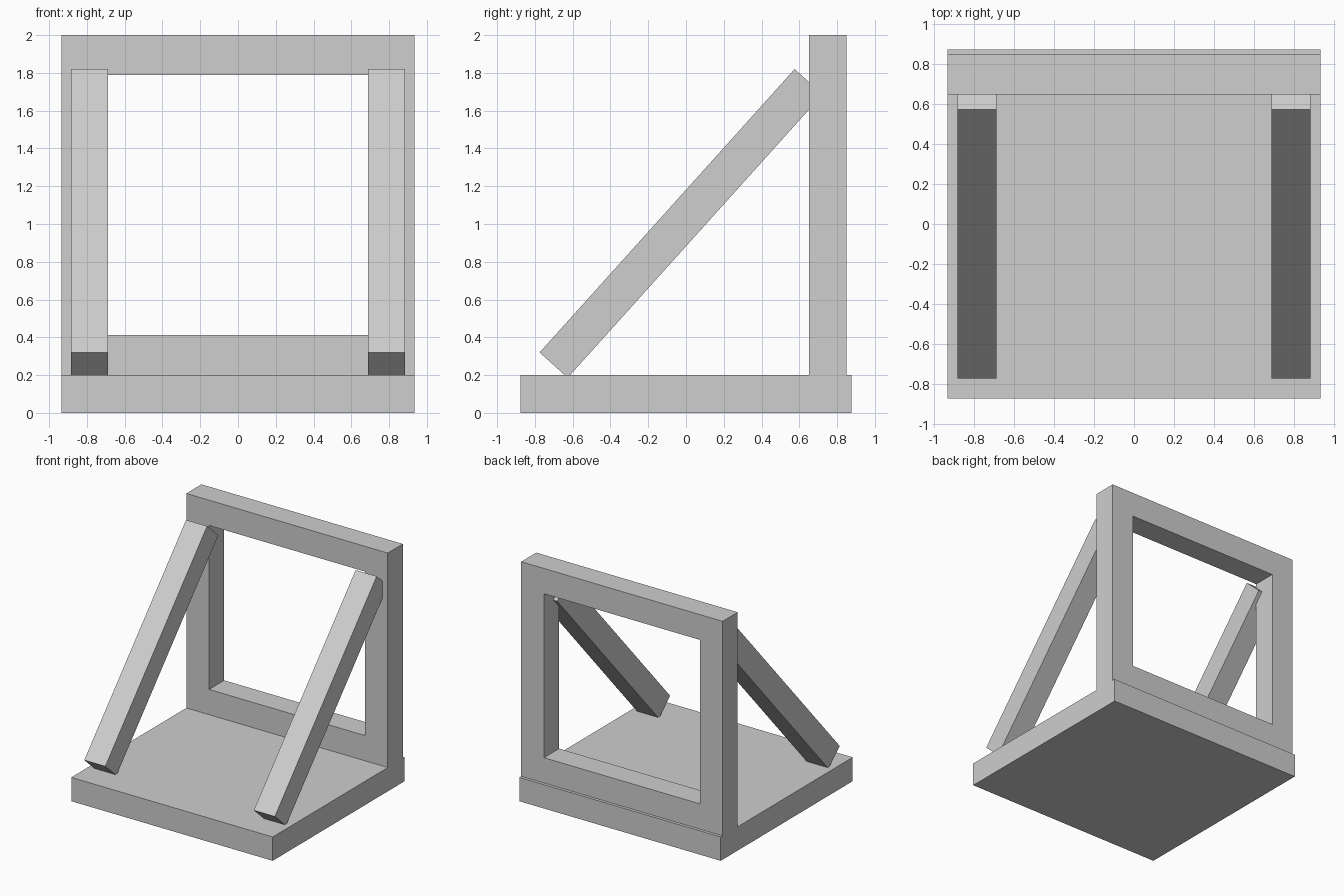
import bpy
import bmesh
from math import atan2
from mathutils import Matrix, Vector

default = bpy.data.objects.get("Cube")
if default:
    bpy.data.objects.remove(default, do_unlink=True)

# Single flat colour
grey = bpy.data.materials.new("light_grey")
grey.use_nodes = True
COLOUR = (0.62, 0.62, 0.62, 1)
grey.diffuse_color = COLOUR
grey.node_tree.nodes["Principled BSDF"].inputs["Base Color"].default_value = COLOUR

HALF_WIDTH = 0.935
BASE_HEIGHT = 0.2
THICK = 0.2


def add_object(name, bm):
    mesh = bpy.data.meshes.new(name)
    bm.to_mesh(mesh)
    bm.free()
    mesh.materials.append(grey)
    obj = bpy.data.objects.new(name, mesh)
    bpy.context.collection.objects.link(obj)
    return obj


def add_box(name, size, centre, tilt=0):
    bm = bmesh.new()
    matrix = (Matrix.Translation(centre) @ Matrix.Rotation(tilt, 4, "X")
              @ Matrix.Diagonal((*size, 1)))
    bmesh.ops.create_cube(bm, size=1, matrix=matrix)
    return add_object(name, bm)


# Base slab
add_box("base", (2 * HALF_WIDTH, 1.75, BASE_HEIGHT), (0, 0, BASE_HEIGHT / 2))

# Upright window frame: an inset rectangle with its middle removed, thickened
bm = bmesh.new()
corners = [(-HALF_WIDTH, BASE_HEIGHT), (HALF_WIDTH, BASE_HEIGHT),
           (HALF_WIDTH, 2), (-HALF_WIDTH, 2)]
panel = bm.faces.new([bm.verts.new((x, 0.75, z)) for x, z in corners])
bm.normal_update()
bmesh.ops.inset_individual(bm, faces=[panel], thickness=0.3)
bmesh.ops.delete(bm, geom=[panel], context="FACES")
frame = add_object("upright_frame", bm)
solid = frame.modifiers.new("thickness", "SOLIDIFY")
solid.thickness = THICK
solid.offset = 0

# Sloping braces from the base to the frame, placed by their upper front edge
low, high = Vector((0, -0.775, 0.32)), Vector((0, 0.575, 1.82))
slope = high - low
inward = Vector((0, slope.z, -slope.y)).normalized()
middle = (low + high) / 2 + inward * THICK / 2
for side, name in ((1, "left_brace"), (-1, "right_brace")):
    add_box(name, (0.195, slope.length, THICK),
            middle + Vector((side * 0.787, 0, 0)), atan2(slope.z, slope.y))
